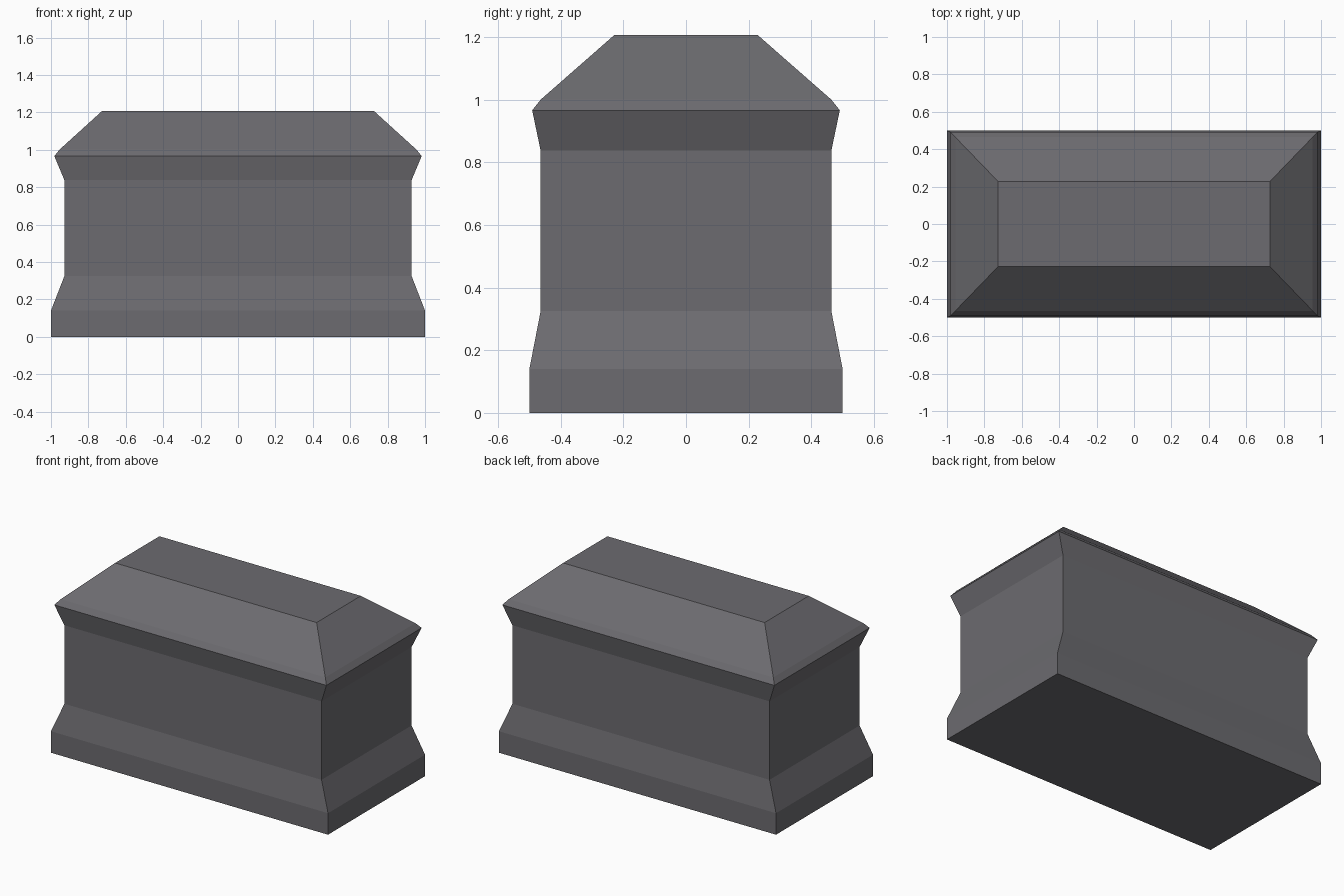
import bpy

if "Cube" in bpy.data.objects:
    bpy.data.objects.remove(bpy.data.objects["Cube"])

# One stone colour
stone = bpy.data.materials.new("dark_grey_stone")
stone.diffuse_color = (0.15, 0.147, 0.16, 1)
stone.use_nodes = True
stone.node_tree.nodes["Principled BSDF"].inputs["Base Color"].default_value = stone.diffuse_color


def stepped_block(name, levels):
    """Stack of rectangular rings (half x, half y, z), capped at both ends."""
    verts, faces = [], []
    for hx, hy, z in levels:
        verts += [(-hx, -hy, z), (hx, -hy, z), (hx, hy, z), (-hx, hy, z)]
    for i in range(len(levels) - 1):
        a, b = 4 * i, 4 * i + 4
        for k in range(4):
            n = (k + 1) % 4
            faces.append((a + k, a + n, b + n, b + k))
    faces.append((3, 2, 1, 0))
    last = len(verts) - 4
    faces.append((last, last + 1, last + 2, last + 3))
    mesh = bpy.data.meshes.new(name)
    mesh.from_pydata(verts, [], faces)
    mesh.materials.append(stone)
    obj = bpy.data.objects.new(name, mesh)
    bpy.context.collection.objects.link(obj)
    return obj


# Plinth, body, flared cornice and hipped lid in one continuous profile
stepped_block("stone_tomb", [
    (1.0, 0.5, 0.0),
    (1.0, 0.5, 0.14),
    (0.928, 0.464, 0.325),
    (0.928, 0.464, 0.837),
    (0.982, 0.491, 0.966),
    (0.955, 0.464, 1.0),
    (0.727, 0.228, 1.207),
])
